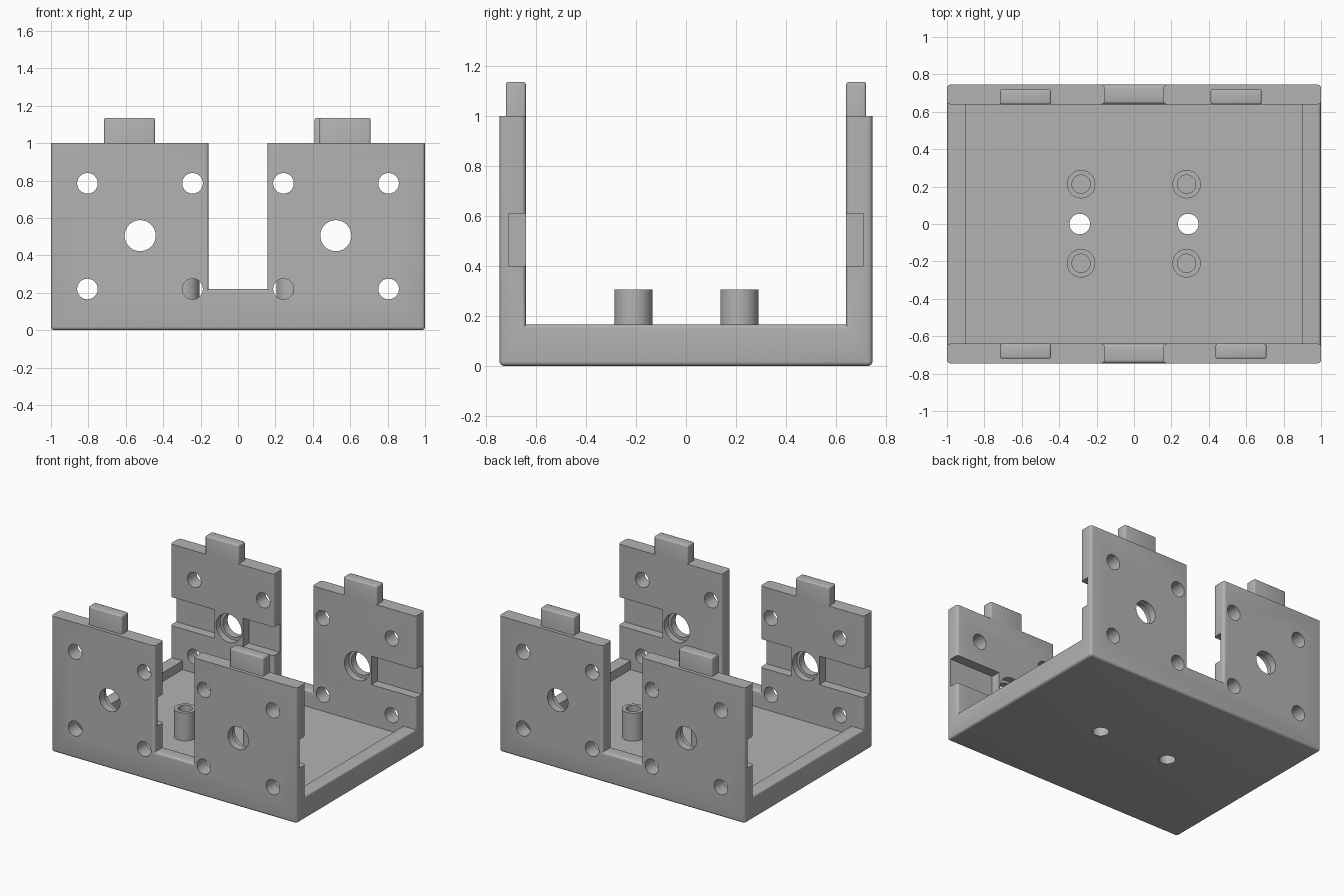
import bpy, bmesh
from math import radians
from mathutils import Matrix, Vector

cube = bpy.data.objects.get("Cube")
if cube:
    bpy.data.objects.remove(cube, do_unlink=True)

grey = bpy.data.materials.new("plain grey")
grey.use_nodes = True
COLOUR = (0.45, 0.45, 0.45, 1)
grey.diffuse_color = COLOUR
grey.node_tree.nodes["Principled BSDF"].inputs["Base Color"].default_value = COLOUR


def make(name, bm):
    mesh = bpy.data.meshes.new(name)
    bm.to_mesh(mesh)
    bm.free()
    mesh.materials.append(grey)
    obj = bpy.data.objects.new(name, mesh)
    bpy.context.collection.objects.link(obj)
    return obj


def add_box(bm, x, y, z):
    """Box between (low, high) pairs on each axis."""
    ranges = [sorted(r) for r in (x, y, z)]
    centre = Vector([sum(r) / 2 for r in ranges])
    size = [r[1] - r[0] for r in ranges]
    bmesh.ops.create_cube(bm, size=1, matrix=Matrix.Translation(centre) @ Matrix.Diagonal((*size, 1)))


def add_rod(bm, centre, radius, depth, axis):
    turn = Matrix.Rotation(radians(90), 4, "X") if axis == "y" else Matrix()
    bmesh.ops.create_cone(bm, cap_ends=True, segments=40, radius1=radius, radius2=radius,
                          depth=depth, matrix=Matrix.Translation(centre) @ turn)


def cut(obj, bm, name):
    """Subtract a cutter and bake the result."""
    cutter = make(name, bm)
    cutter.hide_render = True
    mod = obj.modifiers.new(name, "BOOLEAN")
    mod.operation, mod.solver, mod.object = "DIFFERENCE", "EXACT", cutter
    bpy.context.view_layer.objects.active = obj
    bpy.ops.object.modifier_apply(modifier=name)
    bpy.data.objects.remove(cutter, do_unlink=True)


def smooth(obj):
    bpy.ops.object.select_all(action="DESELECT")
    obj.select_set(True)
    bpy.context.view_layer.objects.active = obj
    bpy.ops.object.shade_smooth_by_angle(angle=radians(32))


OUT, IN = 0.745, 0.64            # wall faces in y
RIM, FLOOR, SILL = 0.165, 0.1, 0.22
GAP = 0.157

# Tray with two upright walls, each split by a gap
bm = bmesh.new()
add_box(bm, (-1, 1), (-OUT, OUT), (0, 1))
tray = make("tray", bm)
bm = bmesh.new()
add_box(bm, (-2, 2), (-IN, IN), (RIM, 2))
cut(tray, bm, "channel")
bm = bmesh.new()
add_box(bm, (-GAP, GAP), (-2, 2), (SILL, 2))
cut(tray, bm, "wall_gap")

# Soften wall ends, sills, rim and underside
bm = bmesh.new()
bm.from_mesh(tray.data)
bmesh.ops.remove_doubles(bm, verts=bm.verts, dist=1e-4)
bmesh.ops.dissolve_limit(bm, angle_limit=0.01, verts=bm.verts, edges=bm.edges)


def is_soft(edge):
    a, b = (v.co for v in edge.verts)
    d, top = b - a, max(a.z, b.z)
    if abs(d.z) > 0.1:
        return top > 0.9
    if top < 0.01:
        return True
    if abs(d.x) > 0.1:
        return abs(top - SILL) < 0.01
    return abs(a.x) > 0.99 and abs(top - RIM) < 0.01


bmesh.ops.bevel(bm, geom=[e for e in bm.edges if is_soft(e)], offset=0.018, segments=4,
                profile=0.5, affect="EDGES", clamp_overlap=True)
bm.to_mesh(tray.data)
bm.free()

# Sunken floor
bm = bmesh.new()
add_box(bm, (-0.9, 0.9), (-IN, IN), (FLOOR, 0.5))
cut(tray, bm, "floor_pocket")

# Inner grooves on both sides of each large hole
bm = bmesh.new()
for side in (-1, 1):
    for mid in (-0.523, 0.523):
        for x in ((mid - 0.8, mid - 0.115), (mid + 0.115, mid + 0.8)):
            lo, hi = (max(x[0], -1.1), min(x[1], 1.1))
            if mid < 0:
                hi = min(hi, 0)
            else:
                lo = max(lo, 0)
            add_box(bm, (lo, hi), (side * 0.5, side * 0.71), (0.4, 0.61))
cut(tray, bm, "grooves")

# Recesses around the large holes
bm = bmesh.new()
for side in (-1, 1):
    for x in (-0.523, 0.523):
        add_rod(bm, (x, side * 0.62, 0.505), 0.104, 0.14, "y")
cut(tray, bm, "recesses")

# Holes through the walls and the floor
bm = bmesh.new()
for x in (-0.523, 0.523):
    add_rod(bm, (x, 0, 0.505), 0.083, 2, "y")
for x in (-0.805, -0.243, 0.243, 0.805):
    for z in (0.22, 0.785):
        add_rod(bm, (x, 0, z), 0.055, 2, "y")
cut(tray, bm, "wall_holes")
bm = bmesh.new()
for x in (-0.29, 0.29):
    add_rod(bm, (x, 0, 0), 0.055, 0.5, "z")
cut(tray, bm, "floor_holes")
smooth(tray)

# Tabs on top of the walls
for name, side, x in (("front_right_tab", -1, -0.58), ("front_left_tab", -1, 0.572),
                      ("back_right_tab", 1, -0.58), ("back_left_tab", 1, 0.546)):
    bm = bmesh.new()
    add_box(bm, (x - 0.136, x + 0.136), (side * IN, side * 0.72), (1, 1.135))
    edges = [e for e in bm.edges if max(v.co.z for v in e.verts) > 1.1]
    bmesh.ops.bevel(bm, geom=edges, offset=0.01, segments=3, profile=0.5, affect="EDGES")
    smooth(make(name, bm))

# Hollow standoffs on the floor
for name, x, y in (("front_right_standoff", -0.283, -0.21), ("front_left_standoff", 0.281, -0.21),
                   ("back_right_standoff", -0.283, 0.213), ("back_left_standoff", 0.281, 0.213)):
    bm = bmesh.new()
    add_rod(bm, (x, y, (FLOOR + 0.305) / 2), 0.076, 0.305 - FLOOR, "z")
    post = make(name, bm)
    bm = bmesh.new()
    add_rod(bm, (x, y, 0.305), 0.049, 0.4, "z")
    cut(post, bm, "bore")
    smooth(post)
